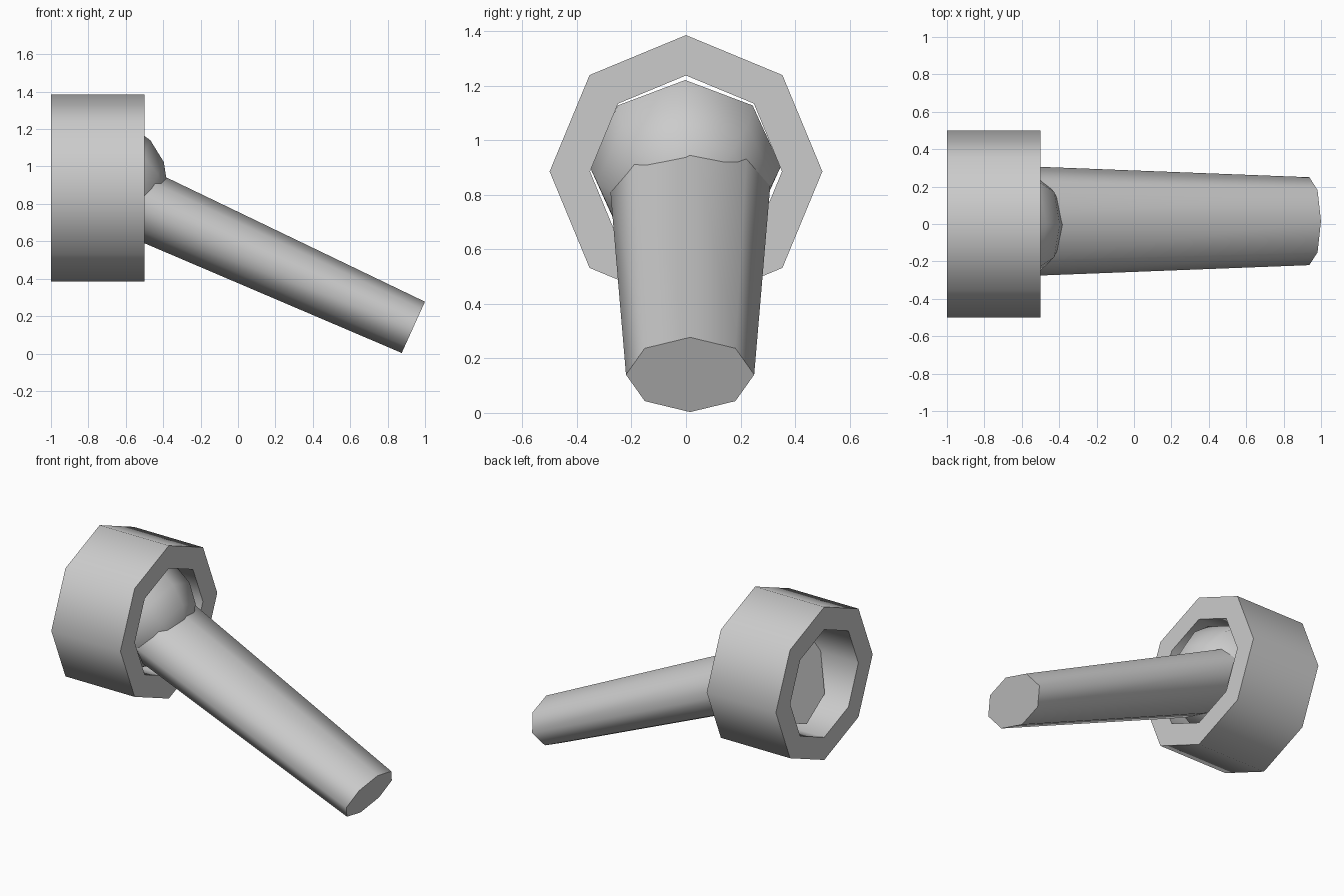
import bpy, bmesh
from math import radians, sin, cos, pi
from mathutils import Matrix, Vector

if "Cube" in bpy.data.objects:
    bpy.data.objects.remove(bpy.data.objects["Cube"])

SIDES = 8


def make_object(name, bm):
    bmesh.ops.recalc_face_normals(bm, faces=bm.faces)
    mesh = bpy.data.meshes.new(name)
    bm.to_mesh(mesh)
    bm.free()
    ob = bpy.data.objects.new(name, mesh)
    bpy.context.collection.objects.link(ob)
    bpy.ops.object.select_all(action='DESELECT')
    ob.select_set(True)
    bpy.context.view_layer.objects.active = ob
    bpy.ops.object.shade_smooth_by_angle(angle=radians(70))
    return ob


def lathe(profile, closed):
    """Revolve (axial, radius) points around the local x axis."""
    bm = bmesh.new()
    rings = []
    for x, r in profile:
        rings.append([bm.verts.new((x, r * sin(2 * pi * i / SIDES), r * cos(2 * pi * i / SIDES)))
                      for i in range(SIDES)])
    pairs = list(zip(rings, rings[1:]))
    if closed:
        pairs.append((rings[-1], rings[0]))
    for a, b in pairs:
        for i in range(SIDES):
            j = (i + 1) % SIDES
            bm.faces.new((a[i], a[j], b[j], b[i]))
    if not closed:
        bm.faces.new(rings[0])
        bm.faces.new(rings[-1])
    return bm


def pose(bm, start, end):
    """Aim local +x from start towards end, keeping y level."""
    d = (Vector(end) - Vector(start)).normalized()
    y = Vector((0, 1, 0))
    z = d.cross(y)
    m = Matrix((d, y, z)).transposed().to_4x4()
    bm.transform(Matrix.Translation(start) @ m)


# Octagonal mounting ring, open through the middle
ring = lathe([(-1, 0.5), (-0.5, 0.5), (-0.5, 0.352), (-1, 0.352)], True)
ring.transform(Matrix.Translation((0, 0, 0.885)))
make_object("mount_ring", ring)

# Half ball held in the ring, flat side facing back, tilted with the handle
R = 0.35
profile = [(R * cos(a), R * sin(a)) for a in (radians(d) for d in (90, 67.5, 45, 22.5, 0.0))]
ball = lathe(profile, False)
bmesh.ops.remove_doubles(ball, verts=ball.verts, dist=1e-4)
pose(ball, (-0.725, -0.003, 0.902), (0.9375, -0.003, 0.142))
make_object("half_ball", ball)

# Flattened tapering handle
start, end = Vector((-0.695, 0.015, 0.880)), Vector((0.9375, 0.015, 0.14))
handle = lathe([(0, 0.298), ((end - start).length, 0.235)], False)
handle.transform(Matrix.Diagonal((1, 1, 0.64, 1)))
pose(handle, start, (0.9375, 0.0150, 0.14))
make_object("handle", handle)
